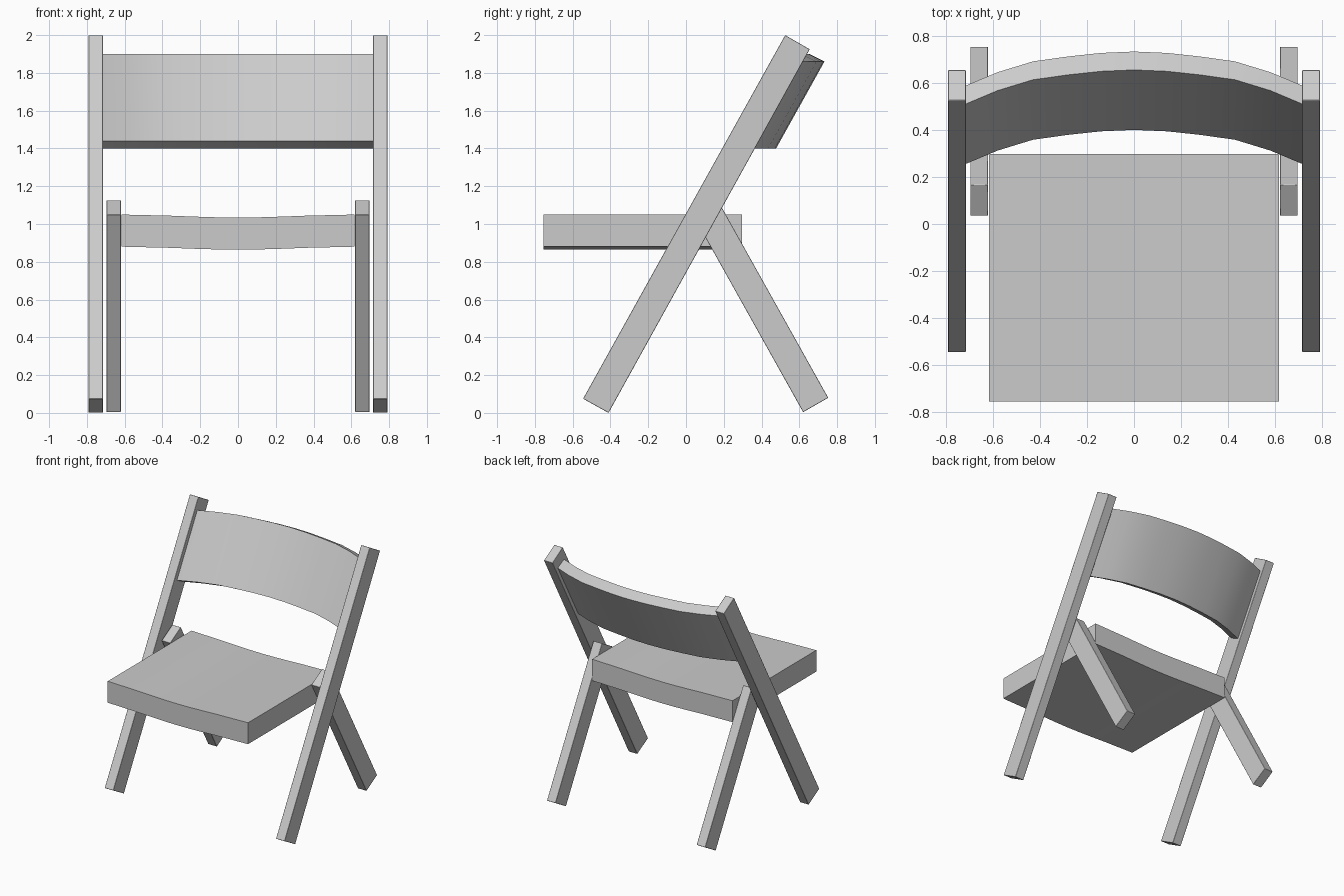
import bpy, math

if "Cube" in bpy.data.objects:
    bpy.data.objects.remove(bpy.data.objects["Cube"])


def make_object(name, verts, faces, bevel=0.0):
    mesh = bpy.data.meshes.new(name)
    mesh.from_pydata(verts, [], faces)
    obj = bpy.data.objects.new(name, mesh)
    bpy.context.collection.objects.link(obj)
    bpy.ops.object.select_all(action='DESELECT')
    obj.select_set(True)
    bpy.context.view_layer.objects.active = obj
    if bevel:
        mod = obj.modifiers.new("soft_edges", 'BEVEL')
        mod.width = bevel
        mod.segments = 2
    bpy.ops.object.shade_smooth_by_angle(angle=math.radians(30))
    return obj


def loft(name, stations, bevel=0.0):
    """Join matching cross-section loops, listed from -x to +x, and cap both ends."""
    n = len(stations[0])
    verts = [p for loop in stations for p in loop]
    faces = [tuple(range(n))[::-1]]
    for s in range(len(stations) - 1):
        a, b = s * n, (s + 1) * n
        for i in range(n):
            j = (i + 1) % n
            faces.append((a + i, a + j, b + j, b + i))
    last = (len(stations) - 1) * n
    faces.append(tuple(range(last, last + n)))
    return make_object(name, verts, faces, bevel)


# Section profiles in (y, z), counter-clockwise seen from +x
front_leg = [(-0.41, 0.0), (0.655, 1.925), (0.525, 2.0), (-0.545, 0.075)]
rear_leg = [(0.62, 0.004), (0.753, 0.08), (0.168, 1.126), (0.035, 1.05)]
seat = [(-0.755, 0.864), (0.297, 0.864), (0.297, 1.034), (-0.755, 1.034)]
back = [(0.477, 1.40), (0.733, 1.86), (0.655, 1.90), (0.40, 1.44)]

# Straight legs on both sides
for side, sign in (("left", -1), ("right", 1)):
    for name, profile, x0, x1 in (("front_leg", front_leg, 0.715, 0.791),
                                  ("rear_leg", rear_leg, 0.62, 0.696)):
        xs = sorted((sign * x0, sign * x1))
        loft(f"{name}_{side}", [[(x, y, z) for y, z in profile] for x in xs], 0.003)

# Seat with a shallow dip across its width
dip = [(0.0, 0.0), (0.1, 0.001), (0.23, 0.005), (0.36, 0.010), (0.49, 0.013), (0.617, 0.016)]
dip = [(-x, d) for x, d in dip[:0:-1]] + dip
loft("seat", [[(x, y, z + d) for y, z in seat] for x, d in dip])

# Tilted backrest bowed towards the rear
bow = [(0.0, 0.0), (0.14, 0.006), (0.28, 0.021), (0.43, 0.042), (0.58, 0.088), (0.718, 0.146)]
bow = [(-x, d) for x, d in bow[:0:-1]] + bow
loft("backrest", [[(x, y - d, z) for y, z in back] for x, d in bow])
